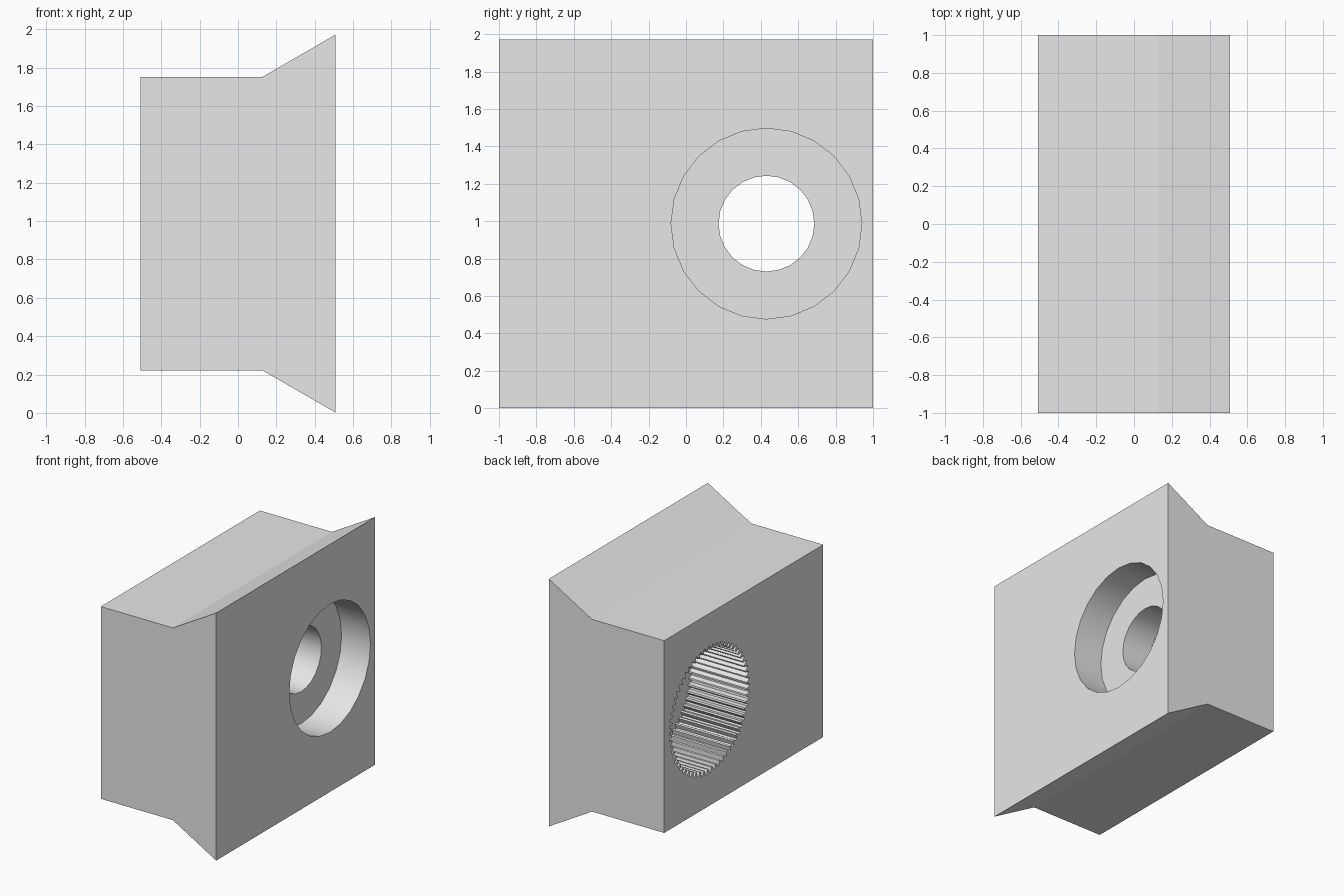
import bpy, bmesh, math

cube = bpy.data.objects.get("Cube")
if cube:
    bpy.data.objects.remove(cube, do_unlink=True)

HALF_WIDTH = 0.508
BORE_Y, BORE_Z = 0.43, 0.987

grey = bpy.data.materials.new("plain grey")
grey.use_nodes = True
grey.diffuse_color = (0.8, 0.8, 0.8, 1)
grey.node_tree.nodes["Principled BSDF"].inputs["Base Color"].default_value = (0.8, 0.8, 0.8, 1)


def extrude_profile(name, points, offset):
    """Make a closed prism from a ring of 3D points moved along offset."""
    bm = bmesh.new()
    face = bm.faces.new([bm.verts.new(p) for p in points])
    ext = bmesh.ops.extrude_face_region(bm, geom=[face], use_keep_orig=True)
    moved = [v for v in ext["geom"] if isinstance(v, bmesh.types.BMVert)]
    bmesh.ops.translate(bm, verts=moved, vec=offset)
    bmesh.ops.recalc_face_normals(bm, faces=bm.faces)
    mesh = bpy.data.meshes.new(name)
    bm.to_mesh(mesh)
    bm.free()
    mesh.materials.append(grey)
    obj = bpy.data.objects.new(name, mesh)
    bpy.context.collection.objects.link(obj)
    return obj


def ring(x, radii, count):
    """Points round the bore axis, cycling through the given radii."""
    points = []
    for i in range(count):
        a = math.tau * i / count
        r = radii[i % len(radii)]
        points.append((x, BORE_Y + r * math.sin(a), BORE_Z + r * math.cos(a)))
    return points


# Block with a flared dovetail edge along its left side
upper = [(-HALF_WIDTH, 0.765), (0.127, 0.765), (HALF_WIDTH, 0.985)]
outline = [(x, -1, BORE_Z + h) for x, h in upper]
outline += [(x, -1, BORE_Z - h) for x, h in reversed(upper)]
block = extrude_profile("bored_block", outline, (0, 2, 0))

# Counterbore, through hole and toothed socket
TEETH = 60
cutters = [
    extrude_profile("counterbore_cutter", ring(0.254, [0.51], 24), (0.5, 0, 0)),
    extrude_profile("through_hole_cutter", ring(-0.1, [0.256], 24), (0.5, 0, 0)),
    extrude_profile("toothed_socket_cutter",
                    ring(-0.7, [0.505, 0.505, 0.47, 0.47], TEETH * 4), (0.7, 0, 0)),
]
bpy.context.view_layer.objects.active = block
for cutter in cutters:
    cutter.hide_render = True
    cut = block.modifiers.new(cutter.name, 'BOOLEAN')
    cut.operation = 'DIFFERENCE'
    cut.solver = 'EXACT'
    cut.object = cutter
    bpy.ops.object.modifier_apply(modifier=cut.name)
    bpy.data.objects.remove(cutter, do_unlink=True)

# Round bores shade smoothly, tooth and block edges stay sharp
bpy.ops.object.select_all(action='DESELECT')
block.select_set(True)
bpy.ops.object.shade_smooth_by_angle(angle=math.radians(25))
